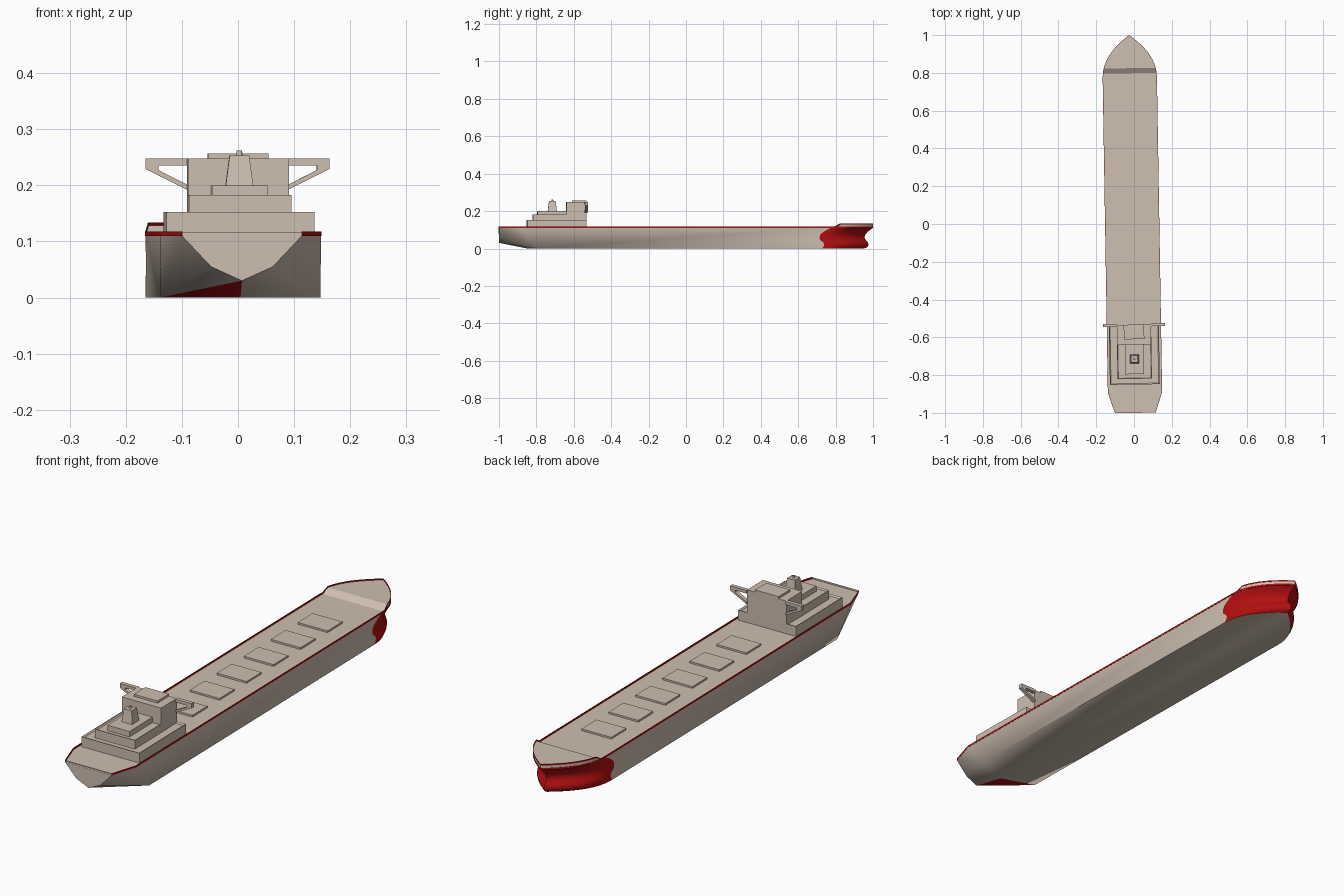
import bpy, bmesh, math
from mathutils import Matrix

if "Cube" in bpy.data.objects:
    bpy.data.objects.remove(bpy.data.objects["Cube"])

W = 0.143                                   # half beam
DECK = 0.110
SKEW = Matrix.Translation((-0.0095, 0, 0)) @ Matrix.Rotation(0.0165, 4, 'Z')


def material(name, rgb):
    m = bpy.data.materials.new(name)
    m.diffuse_color = (*rgb, 1)
    m.use_nodes = True
    m.node_tree.nodes["Principled BSDF"].inputs["Base Color"].default_value = m.diffuse_color
    return m


BEIGE = material("warm beige", (0.62, 0.52, 0.44))
RED = material("deep red", (0.45, 0.005, 0.005))


def finish(name, bm, mats=(BEIGE,), recalc=True):
    if recalc:
        bmesh.ops.recalc_face_normals(bm, faces=bm.faces[:])
    me = bpy.data.meshes.new(name)
    bm.to_mesh(me)
    bm.free()
    for m in mats:
        me.materials.append(m)
    ob = bpy.data.objects.new(name, me)
    bpy.context.collection.objects.link(ob)
    ob.matrix_world = SKEW
    return ob


def box(name, half, y0, y1, z0, z1, taper=1.0, rim=0.0):
    """Box centred on the keel line; optional tapered top and sunken deck inside a rim."""
    bm = bmesh.new()
    bmesh.ops.create_cube(bm, size=1)
    for v in bm.verts:
        k = taper if v.co.z > 0 else 1
        v.co = (v.co.x * 2 * half * k, (y0 + y1) / 2 + v.co.y * (y1 - y0) * k,
                (z0 + z1) / 2 + v.co.z * (z1 - z0))
    if rim:
        bm.normal_update()
        top = [f for f in bm.faces if f.normal.z > 0.9]
        bmesh.ops.inset_region(bm, faces=top, thickness=rim)
        bmesh.ops.translate(bm, verts=top[0].verts[:], vec=(0, 0, -0.006))
    return finish(name, bm)


def bow(start, tip, n=14):
    """Pointed bow outline from the right shoulder round the stem to the left shoulder."""
    ts = [math.sin(math.pi / 2 * i / n) for i in range(n + 1)]
    right = [(W * (1 - t ** 2.2), start + (tip - start) * t) for t in ts]
    return right + [(-x, y) for x, y in reversed(right[:-1])]


# Hull: straight sides, bulbous bow with a narrow waist, faceted stern
levels = [(0, .725, .952), (.006, .73, .966), (.014, .735, .974), (.024, .737, .976),
          (.034, .73, .972), (.045, .715, .962), (.058, .712, .955), (.07, .715, .957),
          (.08, .72, .963), (.09, .735, .972), (.1, .75, .985), (DECK, .77, .999)]
bm = bmesh.new()
rings = [[bm.verts.new((x, y, z)) for x, y in bow(s, t)] for z, s, t in levels]
red_faces = []
for a, b in zip(rings, rings[1:]):
    for i in range(len(a) - 1):
        red_faces.append(bm.faces.new((a[i], a[i + 1], b[i + 1], b[i])))
keel = bm.verts.new((0, -0.85, 0))
low = bm.verts.new((0, -1, 0.03))
tops, corners, quarters, knees = [], [], [], []
for s, end in ((1, 0), (-1, -1)):
    top = bm.verts.new((s * 0.107, -1, DECK))
    knee = bm.verts.new((s * 0.055, -1, 0.055))
    quarter = bm.verts.new((s * W, -0.89, DECK))
    corner = bm.verts.new((s * W, -0.8, 0))
    bm.faces.new([quarter, corner] + [r[end] for r in rings])
    for tri in ((top, quarter, corner), (top, knee, corner), (knee, low, corner)):
        bm.faces.new(tri)
    f = bm.faces.new((low, keel, corner))
    if s < 0:
        red_faces.append(f)
    tops.append(top); corners.append(corner); quarters.append(quarter); knees.append(knee)
bm.faces.new((tops[0], knees[0], low, knees[1], tops[1]))
bm.faces.new([corners[1], keel, corners[0]] + rings[0])
bm.faces.new([quarters[1], tops[1], tops[0], quarters[0]] + rings[-1])
for f in red_faces:
    f.material_index = 1
hull = finish("hull", bm, (BEIGE, RED))
bpy.context.view_layer.objects.active = hull
hull.select_set(True)
bpy.ops.object.shade_smooth_by_angle(angle=math.radians(30))
hull.select_set(False)


def ribbon(name, pts, mat):
    """Thin upright plate along points (x, y, bottom, top)."""
    bm = bmesh.new()
    cols = [(bm.verts.new((x, y, a)), bm.verts.new((x, y, b))) for x, y, a, b in pts]
    for p, q in zip(cols, cols[1:]):
        bm.faces.new((p[0], q[0], q[1], p[1]))
    ob = finish(name, bm, (mat,), recalc=False)
    mod = ob.modifiers.new("thickness", 'SOLIDIFY')
    mod.thickness = 0.0015
    mod.offset = 0
    return ob


# Red bulwark along both sides and round the bow, plain one across the stern
edge = [(0.107, -1), (W, -0.89)] + bow(.77, .999) + [(-W, -0.89), (-0.107, -1)]
ribbon("bulwark", [(x, y, DECK, 0.1175) for x, y in edge], RED)
ribbon("stern_bulwark", [(-0.106, -0.999, DECK, 0.1165), (0.106, -0.999, DECK, 0.1165)], BEIGE)


# Raised foredeck with a sloped rear face and its red rim
def bow_from(y0):
    t = (y0 - .77) / .229
    x = W * (1 - t ** 2.2)
    return [(x, y0)] + [p for p in bow(.77, .999) if p[1] > 0.83] + [(-x, y0)]


lower, upper = bow_from(0.798), bow_from(0.825)
bm = bmesh.new()
a = [bm.verts.new((x, y, DECK)) for x, y in lower]
b = [bm.verts.new((x, y, 0.128)) for x, y in upper]
for i in range(len(a)):
    j = (i + 1) % len(a)
    bm.faces.new((a[i], a[j], b[j], b[i]))
bm.faces.new(b)
bm.faces.new(a)
finish("foredeck", bm)
rim = [(x, y, 0.128, 0.1335) for x, y in upper]
ends = [(x, y, 0.113, 0.118) for x, y in (lower[0], lower[-1])]
ribbon("foredeck_rim", [ends[0]] + rim + [ends[1]], RED)

# Cargo hatches
for i in range(6):
    y = 0.57 - i * 0.183
    box(f"hatch_{i + 1}", 0.068, y - 0.05, y + 0.05, DECK - 0.002, 0.1175)

# Stepped deckhouse and bridge
box("deckhouse_lower", 0.132, -0.85, -0.535, DECK - 0.002, 0.152, rim=0.008)
box("deckhouse_middle", 0.091, -0.82, -0.6, 0.14, 0.183, rim=0.006)
box("deckhouse_upper", 0.05, -0.795, -0.6, 0.17, 0.2)
box("bridge_block", 0.09, -0.64, -0.533, 0.14, 0.248)
box("bridge_roof", 0.054, -0.61, -0.533, 0.245, 0.257)

# Bridge wings with open triangular brackets
outer = [(0.088, 0.248), (0.164, 0.248), (0.164, 0.229), (0.088, 0.191)]
inner = [(0.088, 0.235), (0.141, 0.235), (0.141, 0.227), (0.088, 0.200)]
for s, side in ((1, "right"), (-1, "left")):
    bm = bmesh.new()
    o = [bm.verts.new((s * x, -0.543, z)) for x, z in outer]
    n = [bm.verts.new((s * x, -0.543, z)) for x, z in inner]
    faces = [bm.faces.new((o[i], o[i + 1], n[i + 1], n[i])) for i in range(3)]
    ext = bmesh.ops.extrude_face_region(bm, geom=faces, use_keep_orig=True)
    bmesh.ops.translate(bm, vec=(0, 0.016, 0),
                        verts=[v for v in ext["geom"] if isinstance(v, bmesh.types.BMVert)])
    finish(f"bridge_wing_{side}", bm)

# Funnel with exhaust pipe
box("funnel", 0.025, -0.74, -0.69, 0.195, 0.253, taper=0.7)
bm = bmesh.new()
bmesh.ops.create_cone(bm, cap_ends=True, segments=12, radius1=0.006, radius2=0.005, depth=0.014,
                      matrix=Matrix.Translation((0, -0.715, 0.255)))
finish("exhaust_pipe", bm)
